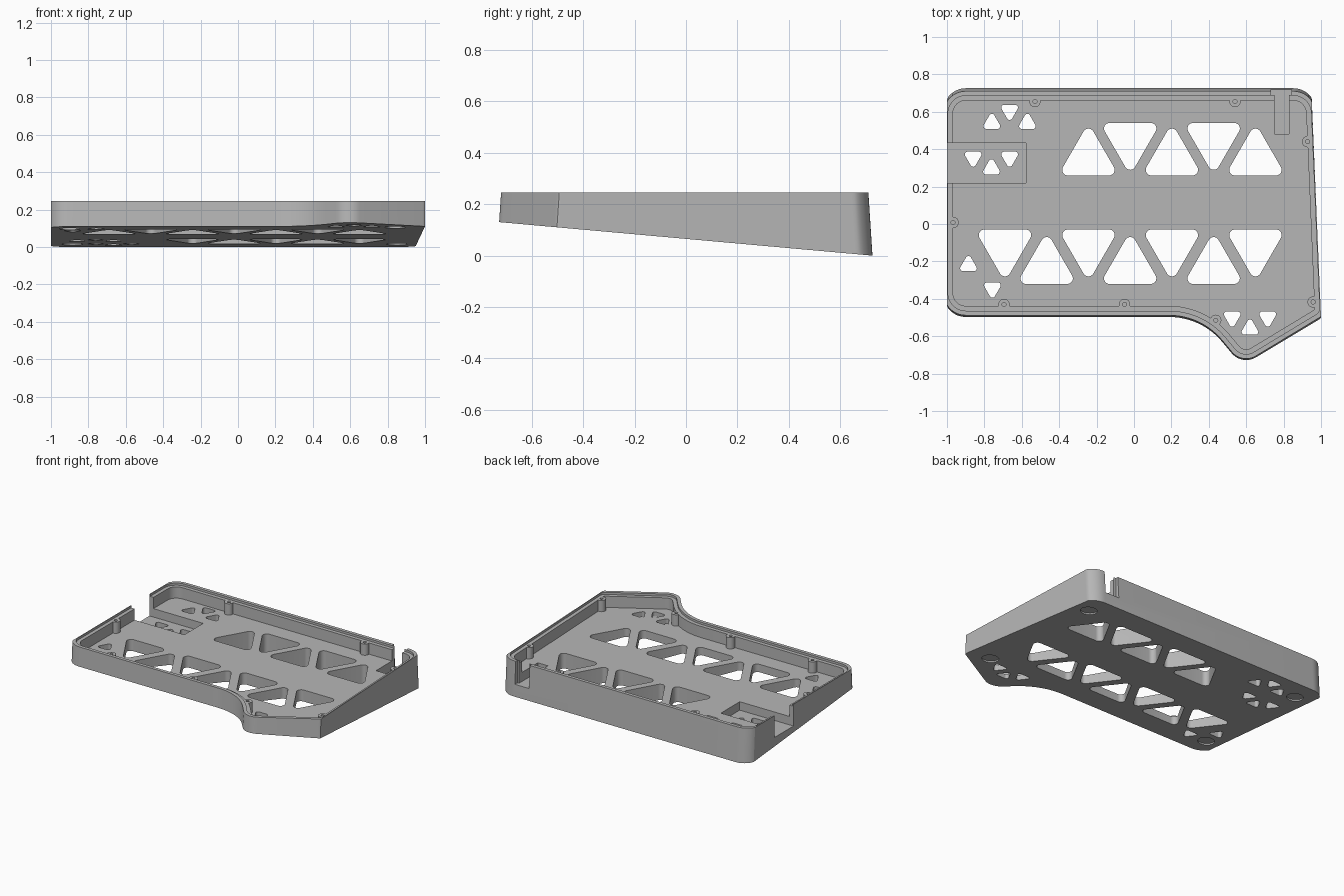
import bpy, bmesh, math
from mathutils import Vector, Matrix

cube = bpy.data.objects.get("Cube")
if cube:
    bpy.data.objects.remove(cube, do_unlink=True)

TOP, LEDGE, FLOOR, SLOPE = 0.245, 0.23, 0.15, 0.0897

grey = bpy.data.materials.new("matte grey")
grey.use_nodes = True
grey.diffuse_color = (0.47, 0.47, 0.47, 1)
grey.node_tree.nodes["Principled BSDF"].inputs["Base Color"].default_value = (0.47, 0.47, 0.47, 1)


def under(y):
    return max(0.0, 0.0651 - SLOPE * y)


def rounded(corners, steps=12):
    """Counterclockwise outline from (x, y, radius) corners."""
    out = []
    for i, (x, y, r) in enumerate(corners):
        p = Vector((x, y))
        a = (Vector(corners[i - 1][:2]) - p).normalized()
        b = (Vector(corners[(i + 1) % len(corners)][:2]) - p).normalized()
        half = a.angle(b) / 2
        centre = p + (a + b).normalized() * r / math.sin(half)
        start = p + a * r / math.tan(half) - centre
        turn = math.pi - 2 * half
        if a.x * b.y - a.y * b.x > 0:
            turn = -turn
        for k in range(steps + 1):
            out.append(centre + Matrix.Rotation(turn * k / steps, 2) @ start)
    return out


def inset(pts, d):
    out = []
    for i, p in enumerate(pts):
        u = (p - pts[i - 1]).normalized()
        v = (pts[(i + 1) % len(pts)] - p).normalized()
        n, m = Vector((-u.y, u.x)), Vector((-v.y, v.x))
        out.append(p + d * (n + m) / (1 + n.dot(m)))
    return out


def loft(bm, low, high):
    """Closed solid between two matching loops of 3D points."""
    a = [bm.verts.new(p) for p in low]
    b = [bm.verts.new(p) for p in high]
    bm.faces.new(a[::-1])
    bm.faces.new(b)
    for i in range(len(a)):
        bm.faces.new((a[i - 1], a[i], b[i], b[i - 1]))


def prism(bm, pts, z0, z1):
    loft(bm, [(p[0], p[1], z0) for p in pts], [(p[0], p[1], z1) for p in pts])


def circle(x, y, r, n=24):
    return [(x + r * math.cos(math.tau * k / n), y + r * math.sin(math.tau * k / n)) for k in range(n)]


def box(x0, x1, y0, y1):
    return [(x0, y0), (x1, y0), (x1, y1), (x0, y1)]


def triangle(x, y, up, reach, r):
    """Triangle with rounded corners."""
    pts = []
    for c in range(3):
        mid = math.radians((90 if up else -90) + 120 * c)
        for k in range(-4, 5):
            a = mid + math.radians(15 * k)
            pts.append((x + reach * math.cos(mid) + r * math.cos(a),
                        y + reach * math.sin(mid) + r * math.sin(a)))
    return pts


def make(name, bm):
    bmesh.ops.recalc_face_normals(bm, faces=bm.faces)
    mesh = bpy.data.meshes.new(name)
    bm.to_mesh(mesh)
    bm.free()
    mesh.materials.append(grey)
    ob = bpy.data.objects.new(name, mesh)
    bpy.context.collection.objects.link(ob)
    return ob


def combine(target, operation, bm):
    """Apply a boolean with a temporary tool."""
    tool = make("tool", bm)
    mod = target.modifiers.new("tool", "BOOLEAN")
    mod.operation, mod.object, mod.solver = operation, tool, "EXACT"
    bpy.context.view_layer.objects.active = target
    bpy.ops.object.modifier_apply(modifier=mod.name)
    bpy.data.objects.remove(tool, do_unlink=True)


def cut(target, *prisms):
    bm = bmesh.new()
    for pts, z0, z1 in prisms:
        prism(bm, pts, z0, z1)
    combine(target, "DIFFERENCE", bm)


# Full rim outline; the sides are trimmed flat below
outline = rounded([(-1.018, 0.71, 0.118), (-1.018, -0.488, 0.118), (0.36, -0.488, 0.37),
                   (0.578, -0.75, 0.1), (1.017, -0.485, 0.06), (0.966, 0.71, 0.118)])

# Wedge body with trimmed sides and slightly drafted walls
top, bottom = [], []
for p in outline:
    x = min(max(p.x, -1.0), 0.9785 - 0.0431 * p.y)
    y = p.y + math.copysign(0.065 * (TOP - under(p.y)), p.y)
    if top and (Vector((x, p.y, TOP)) - top[-1]).length < 1e-4:
        continue
    top.append(Vector((x, p.y, TOP)))
    bottom.append(Vector((x, y, under(y))))
bm = bmesh.new()
loft(bm, bottom, top)
case = make("keyboard_case", bm)

# Ledge inside the lip, then the tray cavity
cut(case, (inset(outline, 0.024), LEDGE, 0.4))
cut(case, (inset(outline, 0.05), FLOOR, 0.4))

# Screw posts along the walls
posts = [(-0.53, 0.655), (0.54, 0.655), (0.928, 0.44), (0.958, -0.417),
         (0.437, -0.515), (-0.05, -0.43), (-0.695, -0.43), (-0.967, 0.008)]
bm = bmesh.new()
for x, y in posts:
    pts = [(max(px, -0.995), py) for px, py in circle(x, y, 0.03)]
    prism(bm, pts, FLOOR - 0.01, LEDGE)
combine(case, "UNION", bm)
cut(case, *[(circle(x, y, 0.011, 16), 0.18, 0.4) for x, y in posts])

# Open side bay and rear cable slot
cut(case, (box(-1.1, -0.577, 0.22, 0.432), 0.09, 0.4))
cut(case, ([(0.75, 0.48), (0.83, 0.48), (0.83, 0.69), (0.843, 0.69),
            (0.843, 0.8), (0.732, 0.8), (0.732, 0.69), (0.75, 0.69)], 0.085, 0.4))

# Large triangular openings in two rows
holes = []
for k in range(7):
    x = -0.69 + 0.2232 * k
    if k > 1:
        up = k % 2 == 0
        holes.append(triangle(x, 0.353 if up else 0.447, up, 0.127, 0.03))
    up = k % 2 == 1
    holes.append(triangle(x, -0.227 if up else -0.123, up, 0.127, 0.03))

# Small vent triangles
for x, y, up in [(-0.76, 0.54, 1), (-0.665, 0.605, 0), (-0.57, 0.54, 1),
                 (-0.86, 0.355, 0), (-0.762, 0.297, 1), (-0.665, 0.355, 0),
                 (-0.885, -0.22, 1), (-0.757, -0.345, 0),
                 (0.525, -0.5, 0), (0.62, -0.56, 1), (0.715, -0.5, 0)]:
    holes.append(triangle(x, y, up, 0.034, 0.015))
cut(case, *[(h, -0.2, 0.2) for h in holes])

# Shallow round foot recesses on the sloped underside
bm = bmesh.new()
for x, y in [(-0.9, -0.35), (-0.885, 0.56), (0.84, -0.44), (0.85, 0.56)]:
    place = Matrix.Translation((x, y, under(y))) @ Matrix.Rotation(-math.atan(SLOPE), 4, "X")
    bmesh.ops.create_cone(bm, cap_ends=True, segments=32, radius1=0.055, radius2=0.055,
                          depth=0.02, matrix=place)
combine(case, "DIFFERENCE", bm)

# Smooth the curved walls, keep edges sharp
bpy.ops.object.select_all(action="DESELECT")
case.select_set(True)
bpy.context.view_layer.objects.active = case
bpy.ops.object.shade_smooth_by_angle(angle=math.radians(25))
